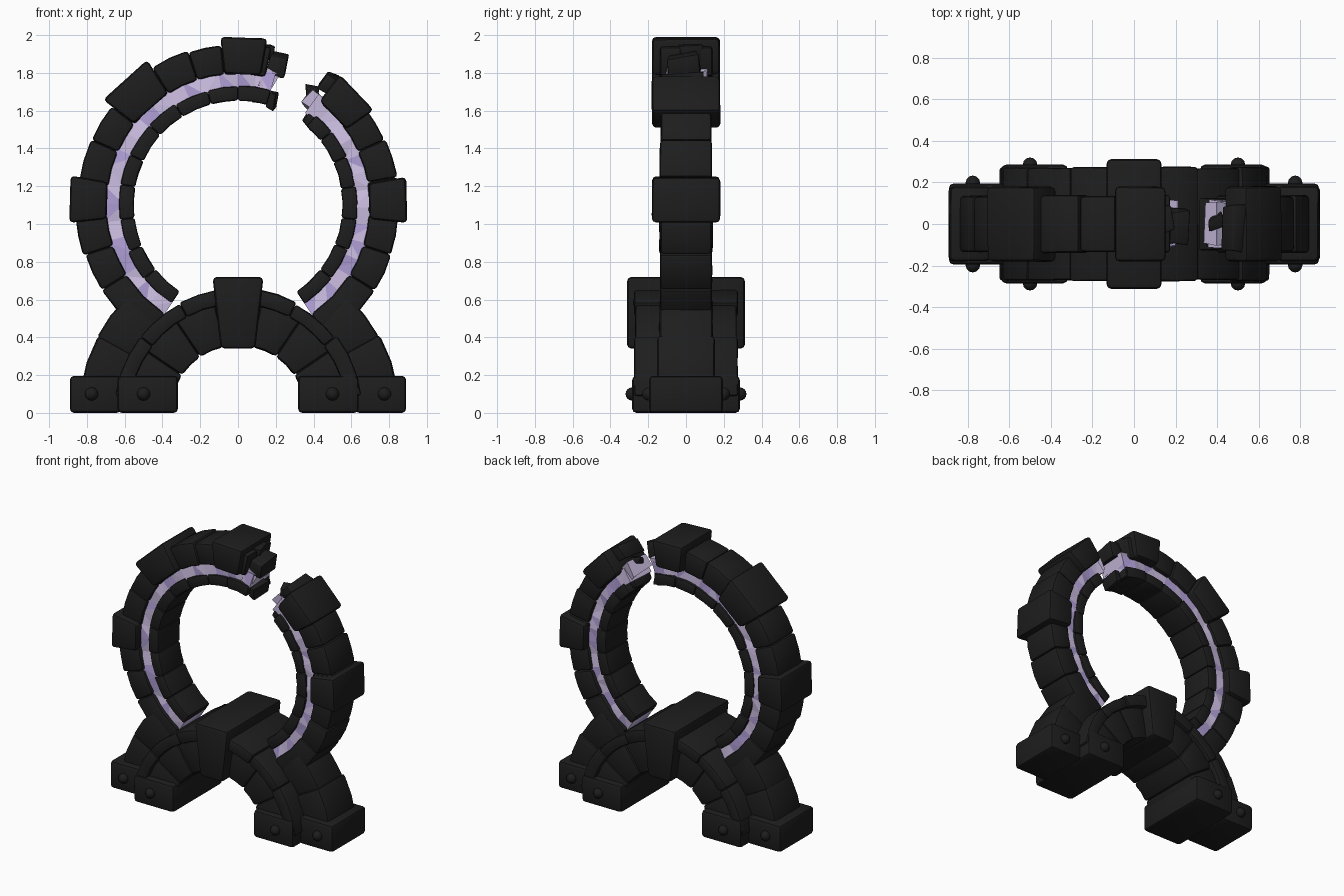
import bpy, bmesh, math, random
from mathutils import Vector, Matrix

if "Cube" in bpy.data.objects:
    bpy.data.objects.remove(bpy.data.objects["Cube"])

random.seed(7)


def material(name, rgb):
    m = bpy.data.materials.new(name)
    m.diffuse_color = (*rgb, 1)
    m.use_nodes = True
    m.node_tree.nodes["Principled BSDF"].inputs["Base Color"].default_value = m.diffuse_color
    return m


STONE = material("charcoal stone", (0.0125, 0.0125, 0.0125))
PALE = material("pale lavender crystal", (0.62, 0.53, 0.78))
DEEP = material("deep lavender crystal", (0.44, 0.35, 0.68))


def finish(bm, name, mats, bevel=0.0, smooth=True):
    """Turn a bmesh into an object with softened edges."""
    bmesh.ops.recalc_face_normals(bm, faces=bm.faces)
    if bevel:
        edges = [e for e in bm.edges if e.calc_face_angle(0) > math.radians(35)]
        bmesh.ops.bevel(bm, geom=edges, offset=bevel, segments=2, profile=0.5,
                        affect='EDGES', clamp_overlap=True)
    me = bpy.data.meshes.new(name)
    bm.to_mesh(me)
    bm.free()
    ob = bpy.data.objects.new(name, me)
    bpy.context.collection.objects.link(ob)
    for m in mats:
        me.materials.append(m)
    if smooth:
        bpy.ops.object.select_all(action='DESELECT')
        ob.select_set(True)
        bpy.context.view_layer.objects.active = ob
        bpy.ops.object.shade_smooth_by_angle(angle=math.radians(40))
    return ob


def sweep(cz, r0, r1, a0, a1, hy, steps, jit=0.0):
    """Rectangular section swept around the y axis at height cz (degrees)."""
    bm = bmesh.new()
    rings = []
    for i in range(steps + 1):
        a = math.radians(a0 + (a1 - a0) * i / steps)
        ring = []
        for r, y in ((r0, -hy), (r1, -hy), (r1, hy), (r0, hy)):
            r += random.uniform(-jit, jit)
            y += random.uniform(-jit, jit)
            ring.append(bm.verts.new((r * math.cos(a), y, cz + r * math.sin(a))))
        rings.append(ring)
    for p, q in zip(rings, rings[1:]):
        for k in range(4):
            bm.faces.new((p[k], p[(k + 1) % 4], q[(k + 1) % 4], q[k]))
    bm.faces.new(rings[0])
    bm.faces.new(rings[-1])
    return bm


def stone(name, cz, r0, r1, a0, a1, hy, steps=2, bevel=0.018, vary=0.007):
    v = random.uniform(-vary, vary)
    bm = sweep(cz, r0, r1 + v, a0, a1, hy + v * 0.6, steps, 0.002)
    return finish(bm, name, [STONE], bevel)


def stones(name, cz, r0, r1, angles, hy, **kw):
    for a, b in zip(angles, angles[1:]):
        stone(name, cz, r0, r1, a, b, hy, **kw)


def block(name, loc, size, tilt=(0, 0, 0), bevel=0.02, taper=1.0, jit=0.0, mats=(STONE,)):
    """Box with optional taper toward the bottom and chipped corners."""
    bm = bmesh.new()
    bmesh.ops.create_cube(bm, size=1)
    rot = Matrix.Rotation(math.radians(tilt[1]), 3, 'Y') @ \
        Matrix.Rotation(math.radians(tilt[0]), 3, 'X') @ Matrix.Rotation(math.radians(tilt[2]), 3, 'Z')
    for v in bm.verts:
        c = Vector([v.co[i] * size[i] for i in range(3)])
        if v.co.z < 0:
            c.x *= taper
        c += Vector([random.uniform(-jit, jit) for _ in range(3)])
        v.co = rot @ c + Vector(loc)
    return finish(bm, name, list(mats), bevel)


CZ = 1.10  # ring centre height

# Outer ring stones, left and right of the break
stones("outer_ring_stone", CZ, 0.695, 0.855,
       (236, 212, 198, 184, 172, 156, 142, 122, 108, 96, 78), 0.138)
stones("outer_ring_stone", CZ, 0.695, 0.855, (-56, -32, -18, -4, 10, 24, 38, 51), 0.138)

# Inner rim stones
stones("inner_rim_stone", CZ, 0.553, 0.63,
       (236, 218, 203, 187, 170, 155, 138, 122, 105, 90, 74), 0.125, bevel=0.012, vary=0.004)
stones("inner_rim_stone", CZ, 0.553, 0.63, (-56, -38, -22, -7, 9, 24, 38, 49), 0.125,
       bevel=0.012, vary=0.004)

# Faceted crystal inlay between the two dark bands
for a0, a1, n in ((236, 74, 20), (-56, 54, 14)):
    bm = sweep(CZ, 0.61, 0.72, a0, a1, 0.112, n, 0.009)
    bmesh.ops.triangulate(bm, faces=bm.faces)
    for f in bm.faces:
        f.material_index = 1 if random.random() < 0.28 else 0
    finish(bm, "crystal_inlay", [PALE, DEEP], smooth=False)

# Raised clasp blocks on the ring
for nm, r1, a0, a1 in (("side_clasp", 0.90, 170, 186), ("side_clasp", 0.90, -6, 9.5),
                       ("shoulder_clasp", 0.905, 122, 142), ("broken_end_clasp", 0.875, 35, 52),
                       ("top_clasp", 0.895, 80, 96)):
    stone(nm, CZ, 0.70, r1, a0, a1, 0.18, steps=1, bevel=0.022, vary=0.003)

# Broken fragments at both ends of the gap
for loc, size, tilt in (((0.205, -0.01, 1.84), (0.10, 0.17, 0.11), (8, 15, 0)),
                        ((0.155, 0.03, 1.91), (0.06, 0.13, 0.07), (0, 20, 10)),
                        ((0.175, -0.02, 1.655), (0.05, 0.15, 0.08), (6, 12, 0)),
                        ((0.125, 0.02, 1.675), (0.09, 0.20, 0.07), (0, 8, 0)),
                        ((0.395, 0.01, 1.705), (0.07, 0.07, 0.045), (12, 15, 20)),
                        ((0.385, -0.02, 1.555), (0.07, 0.17, 0.07), (5, 38, 0)),
                        ((0.475, -0.02, 1.745), (0.07, 0.22, 0.10), (5, 30, 0))):
    block("broken_fragment", loc, size, tilt, bevel=0.007, jit=0.012)
for loc, size, tilt in (((0.165, 0, 1.765), (0.075, 0.21, 0.09), (0, 20, 0)),
                        ((0.395, 0.0, 1.655), (0.065, 0.19, 0.10), (0, 40, 0))):
    block("crystal_shard", loc, size, tilt, bevel=0, jit=0.016, mats=(PALE,))

# Base arch: recessed voussoirs and a raised outer trim
stones("arch_voussoir", 0, 0.358, 0.60, (8, 34, 56, 78, 102, 124, 146, 172), 0.24)
stones("arch_trim", 0, 0.575, 0.657, (8, 38, 62, 90, 118, 142, 172), 0.272, steps=3, bevel=0.014)

# Keystone saddle over the base arch
block("base_keystone", (0, 0, 0.53), (0.27, 0.625, 0.38), taper=0.68, bevel=0.024)

for s, turn in ((1, lambda a: a), (-1, lambda a: 180 - a)):
    # Buttress stones outside the arch
    stone("lower_buttress", 0, 0.60, 0.85, turn(8), turn(29), 0.15, bevel=0.022)
    stone("upper_buttress", 0, 0.60, 0.85, turn(28), turn(47), 0.142, bevel=0.022)
    # Feet
    block("inner_foot", (s * 0.478, 0, 0.098), (0.32, 0.57, 0.196), bevel=0.022)
    block("outer_foot", (s * 0.755, 0, 0.098), (0.27, 0.39, 0.196), bevel=0.022)
    # Rivets on the front and back of the feet
    for x, y in ((0.5, 0.285), (0.775, 0.198)):
        for t in (1, -1):
            bm = bmesh.new()
            bmesh.ops.create_uvsphere(bm, u_segments=12, v_segments=8, radius=0.035)
            bmesh.ops.translate(bm, verts=bm.verts, vec=(s * x, t * y, 0.1))
            finish(bm, "rivet", [STONE])
